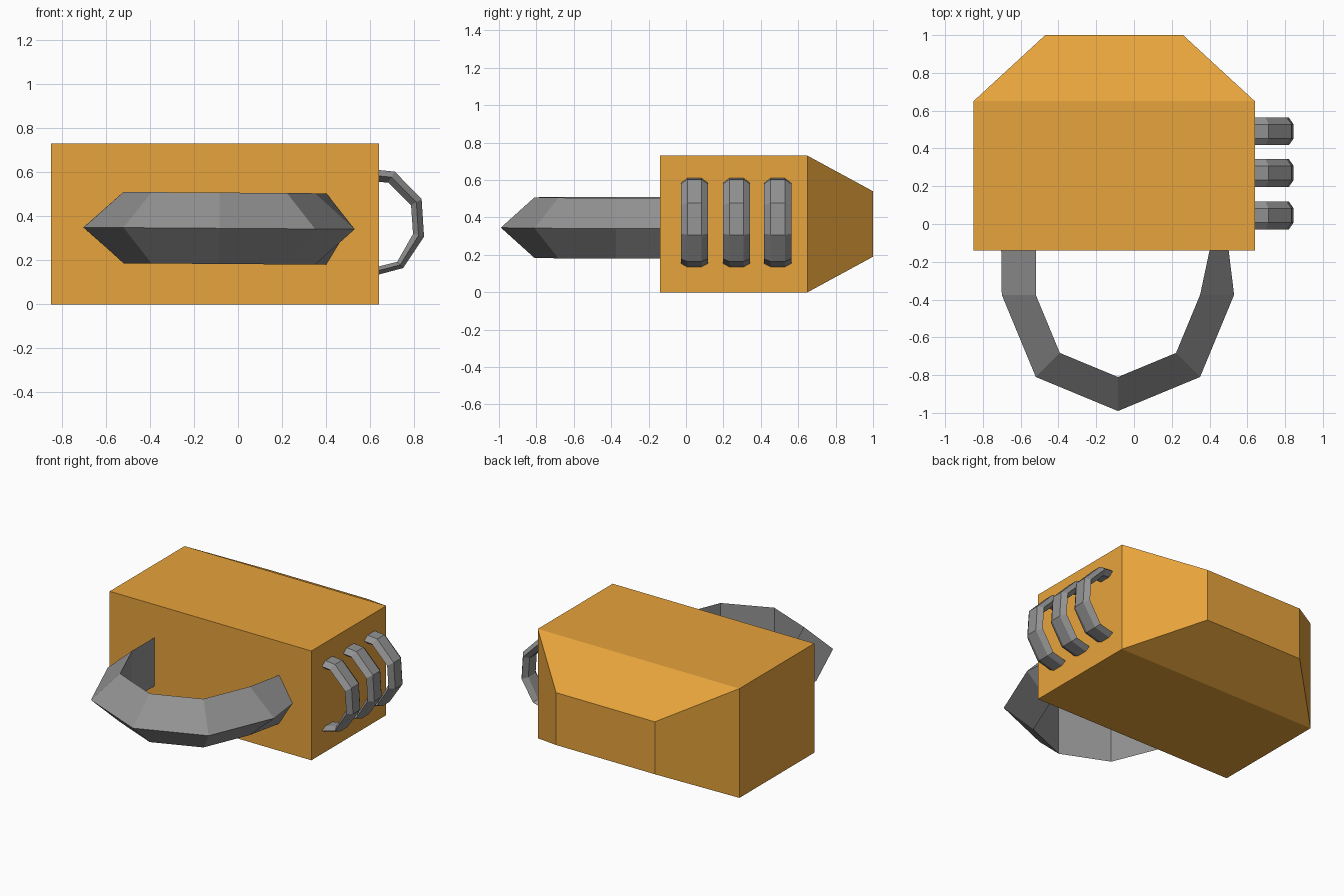
import bpy, math
from mathutils import Vector

old = bpy.data.objects.get("Cube")
if old:
    bpy.data.objects.remove(old, do_unlink=True)


def material(name, color):
    m = bpy.data.materials.new(name)
    m.use_nodes = True
    m.diffuse_color = color
    m.node_tree.nodes["Principled BSDF"].inputs["Base Color"].default_value = color
    return m


orange = material("warm orange", (0.8, 0.37, 0.045, 1))
grey = material("steel grey", (0.29, 0.29, 0.29, 1))


def loft(name, rings, mat):
    """Join matching cross-sections into a closed flat-faced solid."""
    n = len(rings[0])
    verts = [p for ring in rings for p in ring]
    faces = [(i * n + j, i * n + (j + 1) % n, (i + 1) * n + (j + 1) % n, (i + 1) * n + j)
             for i in range(len(rings) - 1) for j in range(n)]
    faces += [tuple(range(n))[::-1], tuple(range(len(verts) - n, len(verts)))]
    mesh = bpy.data.meshes.new(name)
    mesh.from_pydata(verts, [], faces)
    # A consistent winding is flipped as a whole when it encloses negative volume
    volume = 0
    for p in mesh.polygons:
        c = [mesh.vertices[i].co for i in p.vertices]
        volume += sum(c[0].dot(c[k].cross(c[k + 1])) for k in range(1, len(c) - 1))
    if volume < 0:
        mesh.flip_normals()
    mesh.materials.append(mat)
    ob = bpy.data.objects.new(name, mesh)
    bpy.context.collection.objects.link(ob)
    return ob


# Body: a box with a tapered back
def rect(y, x0, x1, z0, z1):
    return [(x0, y, z0), (x1, y, z0), (x1, y, z1), (x0, y, z1)]


loft("body", [rect(-0.14, -0.85, 0.64, 0, 0.73),
              rect(0.65, -0.85, 0.64, 0, 0.73),
              rect(1.0, -0.47, 0.26, 0.19, 0.54)], orange)


# Front handle: half an octagonal ring with a triangular section
def wedge(outer, inner):
    def at(p, dz):
        return (p[0], p[1], 0.345 - 0.007 * p[0] + dz)
    return [at(outer, 0), at(inner, 0.162), at(inner, -0.162)]


centre = Vector((-0.085, -0.375))
rings = [wedge((-0.703, -0.13), (-0.518, -0.13))]
for k in range(5):
    a = math.pi * (1 + k / 4)
    d = Vector((math.cos(a), math.sin(a)))
    rings.append(wedge(centre + d * 0.615, centre + d * 0.435))
rings.append(wedge((0.50, -0.13), (0.402, -0.13)))
loft("front_handle", rings, grey)

# Side loops: three bent bars with a hexagonal section
outer_path = [(0.63, 0.611), (0.712, 0.603), (0.834, 0.478), (0.845, 0.307), (0.75, 0.165), (0.63, 0.133)]
inner_path = [(0.63, 0.557), (0.682, 0.553), (0.786, 0.45), (0.795, 0.32), (0.723, 0.193), (0.63, 0.17)]


def hexagon(y, o, i):
    m = ((o[0] + i[0]) / 2, (o[1] + i[1]) / 2)
    section = [(o, -0.038), (o, 0.038), (m, 0.073), (i, 0.038), (i, -0.038), (m, -0.073)]
    return [(p[0], y + dy, p[1]) for p, dy in section]


for number, y in enumerate((0.045, 0.27, 0.49), 1):
    loft(f"side_loop_{number}", [hexagon(y, o, i) for o, i in zip(outer_path, inner_path)], grey)
